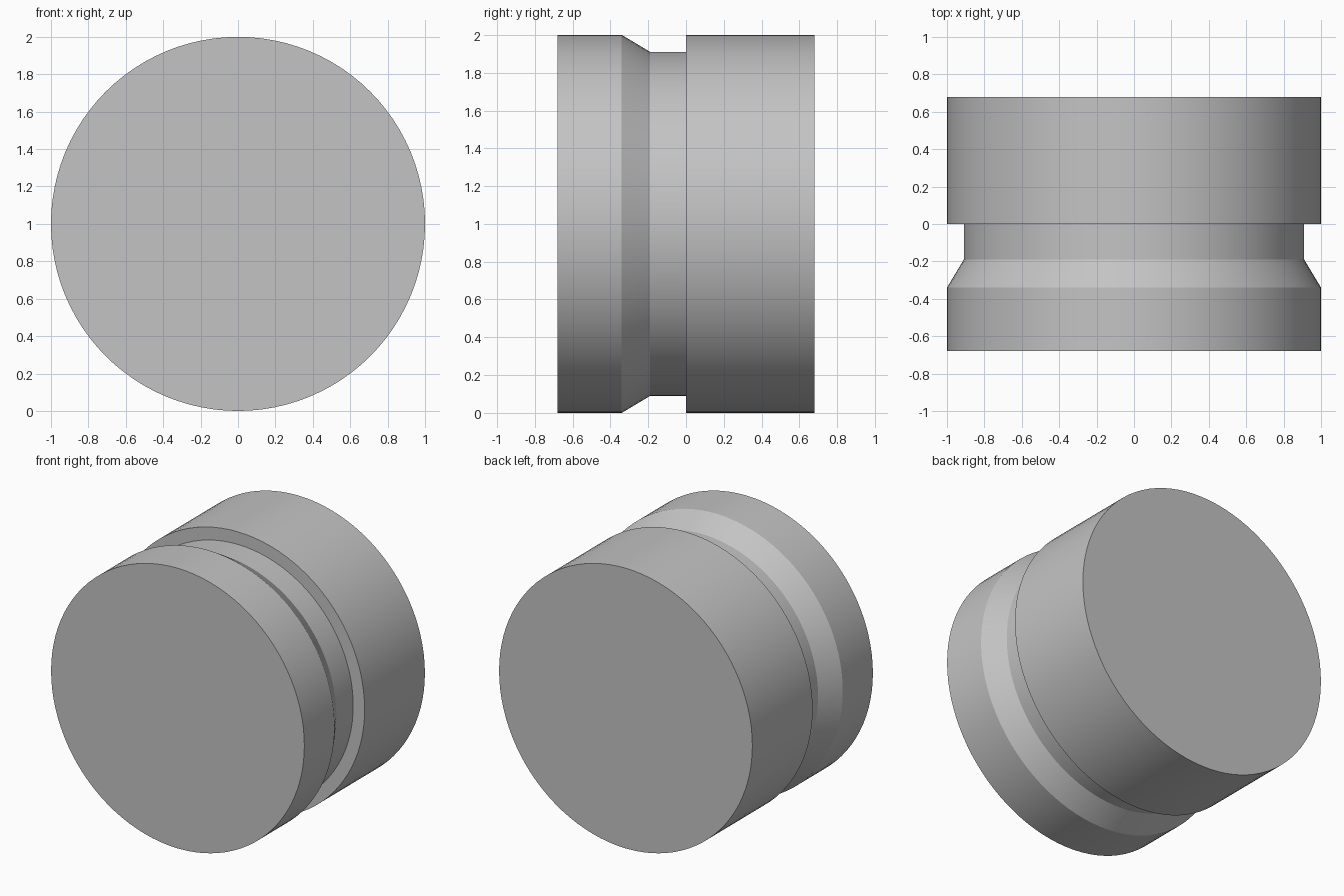
import bpy
import bmesh
import math
from mathutils import Matrix, Vector

if "Cube" in bpy.data.objects:
    bpy.data.objects.remove(bpy.data.objects["Cube"])

SEGMENTS = 96
HALF = 0.68      # half length along y
NECK = 0.91      # radius of the groove floor

# Plain grey finish
grey = bpy.data.materials.new("plain_grey")
grey.use_nodes = True
colour = (0.55, 0.55, 0.55, 1)
grey.diffuse_color = colour
grey.node_tree.nodes["Principled BSDF"].inputs["Base Color"].default_value = colour

# Half outline of the drum as (radius, y), front to back
outline = [(1, -HALF), (1, -0.34), (NECK, -0.19), (NECK, 0), (1, 0), (1, HALF)]

bm = bmesh.new()
rings = []
for radius, y in outline:
    ring = []
    for i in range(SEGMENTS):
        a = math.tau * i / SEGMENTS
        ring.append(bm.verts.new((radius * math.cos(a), y, 1 + radius * math.sin(a))))
    rings.append(ring)

# Side walls
for near, far in zip(rings, rings[1:]):
    for i in range(SEGMENTS):
        j = (i + 1) % SEGMENTS
        bm.faces.new((near[i], near[j], far[j], far[i]))

# Flat end discs
bm.faces.new(rings[0])
bm.faces.new(rings[-1])
bmesh.ops.recalc_face_normals(bm, faces=bm.faces)

mesh = bpy.data.meshes.new("grooved_drum")
bm.to_mesh(mesh)
bm.free()
mesh.materials.append(grey)

drum = bpy.data.objects.new("grooved_drum", mesh)
bpy.context.collection.objects.link(drum)
bpy.ops.object.select_all(action="DESELECT")
drum.select_set(True)
bpy.context.view_layer.objects.active = drum
bpy.ops.object.shade_smooth_by_angle(angle=math.radians(30))
